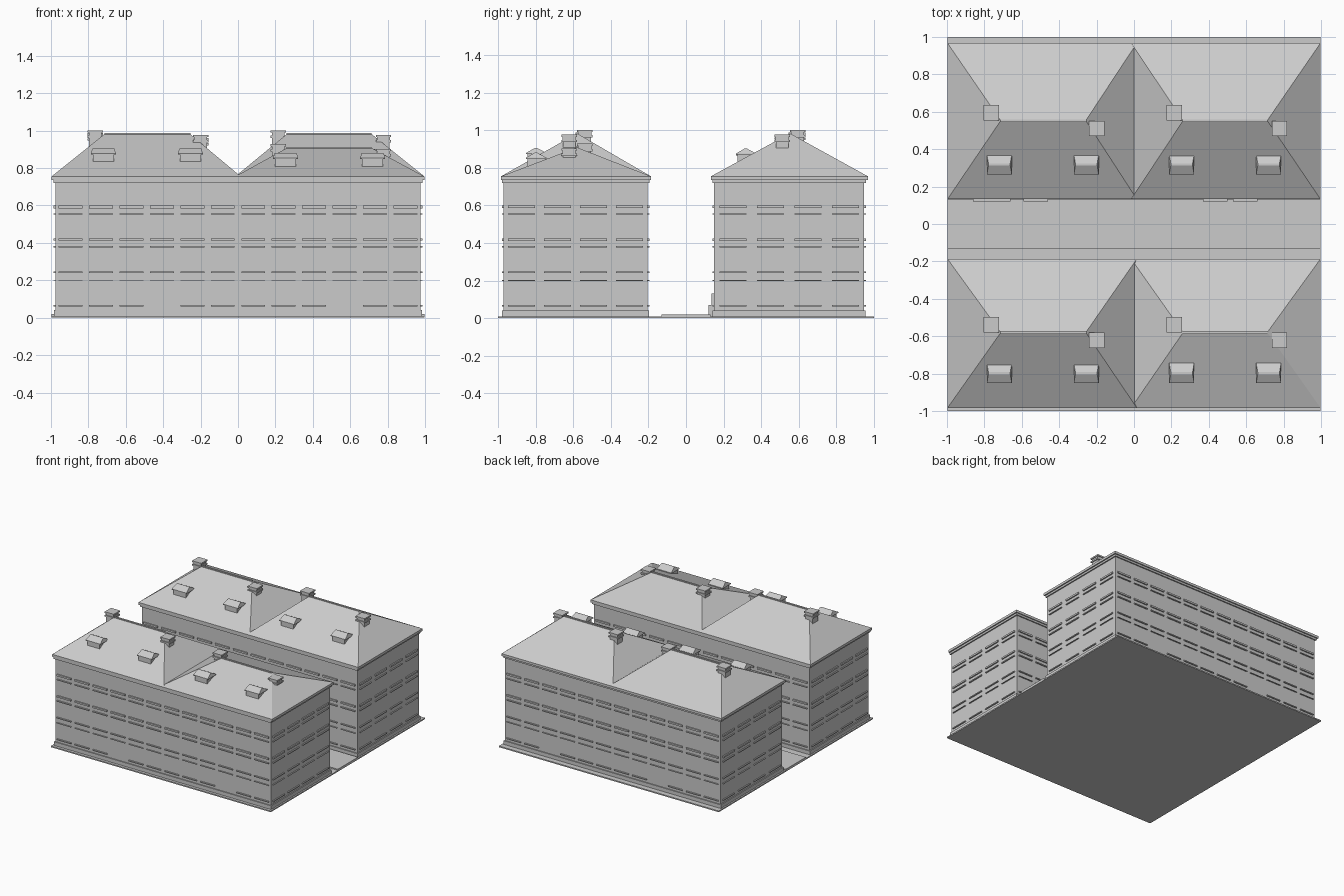
import bpy
import bmesh

cube = bpy.data.objects.get("Cube")
if cube:
    bpy.data.objects.remove(cube, do_unlink=True)

grey = bpy.data.materials.new("plain_grey")
grey.use_nodes = True
colour = (0.6, 0.6, 0.6, 1)
grey.diffuse_color = colour
grey.node_tree.nodes["Principled BSDF"].inputs["Base Color"].default_value = colour


def finish(name, bm):
    bmesh.ops.recalc_face_normals(bm, faces=bm.faces)
    mesh = bpy.data.meshes.new(name)
    bm.to_mesh(mesh)
    bm.free()
    mesh.materials.append(grey)
    obj = bpy.data.objects.new(name, mesh)
    bpy.context.collection.objects.link(obj)


def frustum(bm, low, high):
    """Solid between two level rectangles (x0, x1, y0, y1, z)."""
    rings = []
    for x0, x1, y0, y1, z in (low, high):
        rings.append([bm.verts.new(p) for p in
                      ((x0, y0, z), (x1, y0, z), (x1, y1, z), (x0, y1, z))])
    a, b = rings
    bm.faces.new(a[::-1])
    bm.faces.new(b)
    for i in range(4):
        j = (i + 1) % 4
        bm.faces.new((a[i], a[j], b[j], b[i]))


def box(bm, x0, x1, y0, y1, z0, z1):
    frustum(bm, (x0, x1, y0, y1, z0), (x0, x1, y0, y1, z1))


def post(bm, x, y, half, z0, z1):
    box(bm, x - half, x + half, y - half, y + half, z0, z1)


# Rows of window ledges: centre height and thickness
LEDGES = [(0.592, 0.014), (0.555, 0.006), (0.418, 0.013), (0.38, 0.008),
          (0.243, 0.008), (0.2, 0.004), (0.065, 0.008)]
EAVE = 0.755


def walls(name, x0, x1, y0, y1, side):
    bm = bmesh.new()
    box(bm, x0, x1, y0, y1, 0, 0.74)
    # Plinth and moulding under the eaves
    box(bm, x0 - 0.008, x1 + 0.008, y0 - 0.008, y1 + 0.008, 0, 0.04)
    box(bm, x0 - 0.01, x1 + 0.01, y0 - 0.01, y1 + 0.01, 0.72, 0.737)
    finish(name + "_walls", bm)

    bm = bmesh.new()
    pitch = (x1 - x0) / 6
    depth = (y1 - y0) / 4
    outer = x1 if side > 0 else x0
    for z, t in LEDGES:
        for i in range(6):
            if z < 0.1 and i == 3:
                continue  # doorway bay
            c = x0 + pitch * (i + 0.5)
            for y in (y0, y1):
                box(bm, c - 0.064, c + 0.064, y - 0.01, y + 0.01, z - t / 2, z + t / 2)
        for i in range(4):
            c = y0 + depth * (i + 0.5)
            box(bm, outer - 0.01, outer + 0.01, c - 0.072, c + 0.072, z - t / 2, z + t / 2)
    finish(name + "_window_ledges", bm)


def roof(name, x0, x1, y0, y1, ridge_x, ridge_y, ridge_z):
    bm = bmesh.new()
    box(bm, x0, x1, y0, y1, 0.735, EAVE)
    a, b = ridge_x
    frustum(bm, (x0, x1, y0, y1, EAVE),
            (a, b, ridge_y - 0.004, ridge_y + 0.004, ridge_z - 0.006))
    finish(name + "_hip_roof", bm)
    bm = bmesh.new()
    box(bm, a, b, ridge_y - 0.007, ridge_y + 0.007, ridge_z - 0.016, ridge_z)
    finish(name + "_ridge_cap", bm)


def chimney(name, x, y, top):
    bm = bmesh.new()
    post(bm, x, y, 0.033, top - 0.16, top - 0.03)
    post(bm, x, y, 0.041, top - 0.04, top - 0.028)
    post(bm, x, y, 0.034, top - 0.028, top - 0.012)
    post(bm, x, y, 0.041, top - 0.012, top)
    finish(name, bm)


def dormer(name, x, y, z):
    bm = bmesh.new()
    box(bm, x - 0.056, x + 0.056, y - 0.045, y + 0.05, z - 0.01, z + 0.045)
    eave = z + 0.04
    box(bm, x - 0.067, x + 0.067, y - 0.053, y + 0.055, eave, eave + 0.006)
    frustum(bm, (x - 0.067, x + 0.067, y - 0.053, y + 0.055, eave + 0.006),
            (x - 0.058, x + 0.058, y - 0.006, y + 0.006, eave + 0.033))
    finish(name, bm)


# Four wings: row, side, ridge height
wings = [("front", -1, 0.987), ("front", 1, 0.913),
         ("rear", -1, 0.972), ("rear", 1, 0.987)]
for row, side, ridge in wings:
    name = row + ("_left" if side > 0 else "_right")
    front = row == "front"
    y0, y1 = (-0.97, -0.205) if front else (0.15, 0.948)
    ey0, ey1 = (-0.983, -0.187) if front else (0.133, 0.967)
    ridge_y = -0.58 if front else 0.553
    x0, x1 = (0, 0.977) if side > 0 else (-0.977, 0)
    walls(name, x0, x1, y0, y1, side)
    ex = (-0.015, 0.997) if side > 0 else (-0.997, 0.015)
    ridge_x = (0.26, 0.715) if side > 0 else (-0.715, -0.255)
    roof(name, *ex, ey0, ey1, ridge_x, ridge_y, ridge)

    # Chimneys straddle the ends of the ridge
    for label, x, dy, drop in (("tall", 0.215, 0.042, 0), ("short", 0.778, -0.042, 0.025)):
        cx = x if side > 0 else x - 0.978
        chimney(f"{name}_{label}_chimney", cx, ridge_y + dy, ridge + 0.015 - drop)

    # Dormers sit on the front slope
    dy = ey0 + 0.185
    base = EAVE + (ridge - EAVE) * (dy - 0.05 - ey0) / (ridge_y - ey0)
    for i, x in enumerate((0.255, 0.72)):
        dormer(f"{name}_dormer_{i + 1}", side * x, dy, base)

# Ground plate and courtyard paving
bm = bmesh.new()
box(bm, -0.997, 0.997, -1, 1, 0, 0.01)
finish("base_plate", bm)
bm = bmesh.new()
box(bm, -0.997, 0.997, -0.13, 0.13, 0, 0.02)
finish("courtyard_paving", bm)

# Entrance blocks in the courtyard
bm = bmesh.new()
for x0, x1 in ((-0.86, -0.66), (-0.59, -0.46), (0.37, 0.5), (0.53, 0.66)):
    box(bm, x0, x1, 0.12, 0.15, 0, 0.07)
    box(bm, x0, x1, 0.135, 0.15, 0, 0.13)
finish("entrance_blocks", bm)
